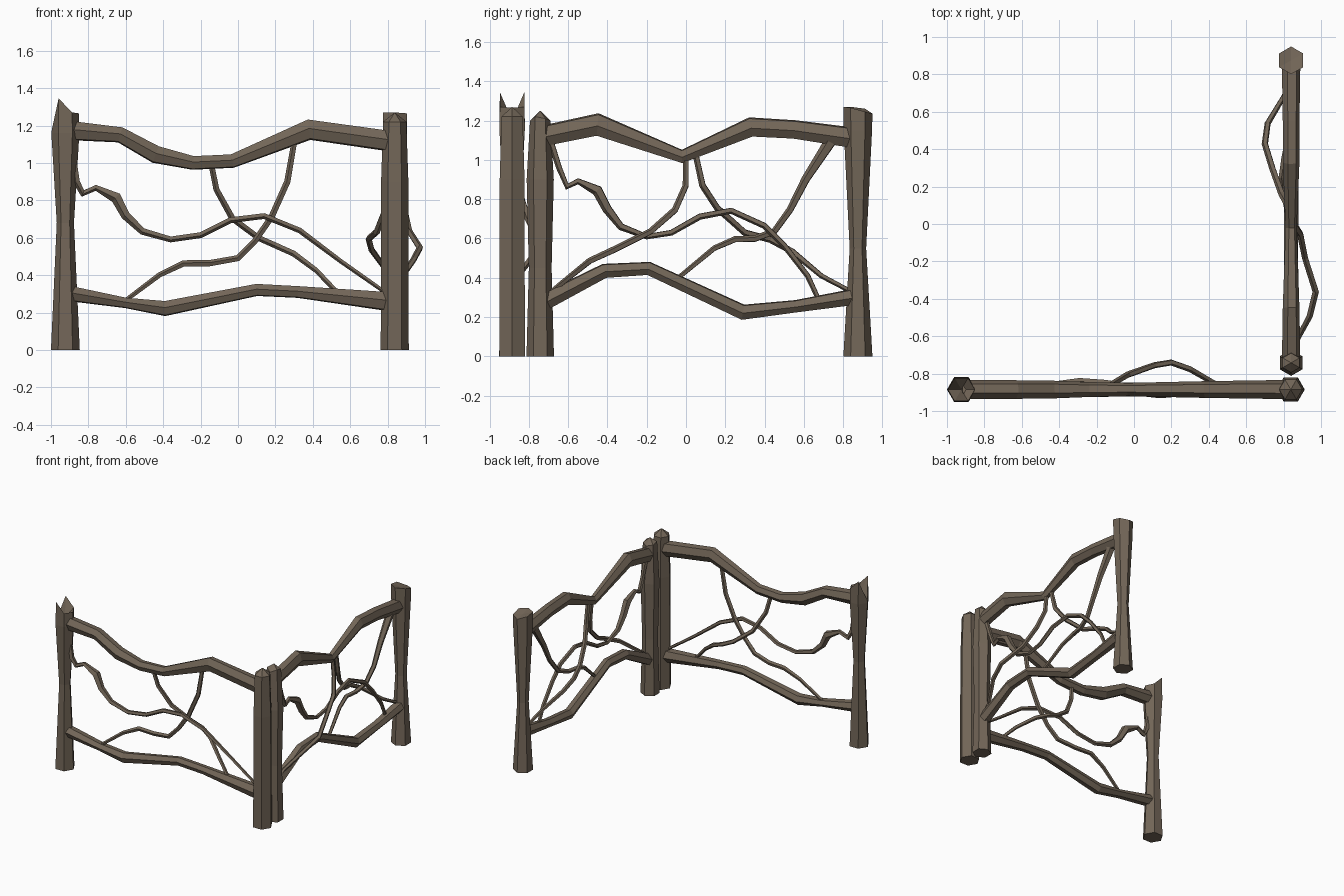
import bpy, bmesh, math
from mathutils import Vector

wood = bpy.data.materials.new("weathered_brown_wood")
wood.diffuse_color = (0.17, 0.133, 0.097, 1)

# Each fence panel works in (along, depth, height) coordinates
def front_panel(v):
    return Vector((v[0], -0.885 + v[1], v[2]))

def side_panel(v):
    return Vector((0.84 + v[1], v[0], v[2]))

def finish(name, bm):
    bmesh.ops.recalc_face_normals(bm, faces=bm.faces)
    me = bpy.data.meshes.new(name)
    bm.to_mesh(me)
    bm.free()
    me.materials.append(wood)
    bpy.context.collection.objects.link(bpy.data.objects.new(name, me))

def skin(bm, rings):
    n = len(rings[0])
    for a, b in zip(rings, rings[1:]):
        for k in range(n):
            bm.faces.new((a[k], a[(k + 1) % n], b[(k + 1) % n], b[k]))

# Gnarled beam: points are (along, depth, z, half height, half depth)
def beam(name, place, pts, sides, twist=0.0):
    bm = bmesh.new()
    rings = []
    ps = [Vector(p[:3]) for p in pts]
    for i, p in enumerate(ps):
        a, b = ps[max(i - 1, 0)], ps[min(i + 1, len(ps) - 1)]
        t = ((p - a).normalized() + (b - p).normalized()).normalized()
        n = Vector((0, 1, 0))
        n = (n - t * n.dot(t)).normalized()
        up = n.cross(t)
        ring = []
        for k in range(sides):
            ang = 2 * math.pi * k / sides + twist
            q = p + n * math.cos(ang) * pts[i][4] + up * math.sin(ang) * pts[i][3]
            ring.append(bm.verts.new(place(q)))
        rings.append(ring)
    skin(bm, rings)
    bm.faces.new(rings[0])
    bm.faces.new(rings[-1])
    finish(name, bm)

# Rail from (along, top z, bottom z, half depth)
def rail(name, place, rows):
    beam(name, place, [(s, 0, (a + b) / 2, (a - b) / 2 / 0.88, d) for s, a, b, d in rows], 6, 0.12)

# Branch from (along, z, depth, radius)
def branch(name, place, rows):
    beam(name, place, [(s, d, z, r, r) for s, z, d, r in rows], 5, 0.4)

# Six-sided post with a broken top: profile (z, radius), heights of the top corners, centre height
def post(name, place, s, profile, top_r, tops, centre):
    bm = bmesh.new()
    rings = []
    for z, r in profile + [(None, top_r)]:
        ring = []
        for k in range(6):
            a = math.radians(60 * k)
            h = tops[k] if z is None else z
            ring.append(bm.verts.new(place((s + r * math.cos(a), r * math.sin(a), h))))
        rings.append(ring)
    skin(bm, rings)
    bm.faces.new(rings[0])
    c = bm.verts.new(place((s, 0, centre)))
    for k in range(6):
        bm.faces.new((rings[-1][k], rings[-1][(k + 1) % 6], c))
    finish(name, bm)

# Posts
waisted = [(0, 0.077), (0.68, 0.046), (1.16, 0.075)]
post("front_left_post", front_panel, -0.923, waisted, 0.072,
     [1.265, 1.27, 1.345, 1.18, 1.345, 1.27], 1.2)
post("front_right_post", front_panel, 0.838, [(0, 0.075), (0.9, 0.073)], 0.062, [1.22] * 6, 1.27)
post("side_near_post", side_panel, -0.742, [(0, 0.07), (0.45, 0.058), (0.9, 0.069)], 0.052,
     [1.2, 1.21, 1.22, 1.2, 1.22, 1.21], 1.25)
post("side_far_post", side_panel, 0.875, [(0, 0.074), (0.55, 0.042), (1.15, 0.072)], 0.074,
     [1.235, 1.245, 1.265, 1.27, 1.27, 1.26], 1.25)

# Front panel rails
rail("front_top_rail", front_panel, [
    (-0.92, 1.225, 1.125, 0.05), (-0.63, 1.19, 1.11, 0.05), (-0.44, 1.09, 1.0, 0.048),
    (-0.24, 1.035, 0.965, 0.04), (-0.03, 1.045, 0.975, 0.036), (0.38, 1.23, 1.125, 0.045),
    (0.84, 1.165, 1.06, 0.052)])
rail("front_bottom_rail", front_panel, [
    (-0.92, 0.345, 0.265, 0.048), (-0.6, 0.278, 0.225, 0.042), (-0.39, 0.26, 0.183, 0.042),
    (0.1, 0.352, 0.29, 0.036), (0.32, 0.34, 0.28, 0.036), (0.84, 0.305, 0.205, 0.05)])

# Side panel rails
rail("side_top_rail", side_panel, [
    (-0.76, 1.165, 1.065, 0.05), (-0.45, 1.235, 1.125, 0.045), (-0.02, 1.05, 0.985, 0.03),
    (0.33, 1.215, 1.12, 0.045), (0.55, 1.2, 1.11, 0.045), (0.87, 1.16, 1.06, 0.05)])
rail("side_bottom_rail", side_panel, [
    (-0.75, 0.305, 0.22, 0.048), (-0.415, 0.47, 0.4, 0.04), (-0.19, 0.48, 0.415, 0.038),
    (0.29, 0.262, 0.187, 0.04), (0.56, 0.285, 0.225, 0.04), (0.87, 0.345, 0.265, 0.048)])

# Front panel branches
branch("front_long_branch", front_panel, [
    (-0.89, 1.1, 0, 0.016), (-0.863, 0.9, 0, 0.02), (-0.83, 0.838, 0.01, 0.02),
    (-0.76, 0.868, 0.015, 0.017), (-0.65, 0.815, 0.01, 0.032), (-0.6, 0.72, 0, 0.026),
    (-0.51, 0.635, 0, 0.02), (-0.36, 0.592, 0, 0.017), (-0.2, 0.615, 0, 0.017),
    (-0.04, 0.695, -0.01, 0.017), (0.14, 0.717, -0.03, 0.017), (0.33, 0.64, -0.015, 0.016),
    (0.55, 0.475, 0, 0.013), (0.8, 0.3, 0, 0.011)])
branch("front_curved_branch", front_panel, [
    (0.31, 1.16, 0, 0.016), (0.265, 0.9, 0, 0.018), (0.18, 0.71, 0, 0.018),
    (0.09, 0.58, 0, 0.017), (0, 0.49, 0.01, 0.018), (-0.15, 0.463, 0.035, 0.018),
    (-0.29, 0.462, 0.045, 0.018), (-0.42, 0.4, 0.03, 0.015), (-0.62, 0.25, 0, 0.012)])
branch("front_bowed_branch", front_panel, [
    (-0.145, 1.01, 0, 0.016), (-0.115, 0.86, 0.03, 0.017), (-0.03, 0.705, 0.08, 0.018),
    (0.11, 0.6, 0.13, 0.017), (0.2, 0.56, 0.145, 0.017), (0.3, 0.515, 0.11, 0.017),
    (0.42, 0.425, 0.04, 0.015), (0.53, 0.31, 0, 0.013)])

# Side panel branches
branch("side_long_branch", side_panel, [
    (-0.7, 1.13, 0, 0.018), (-0.645, 0.96, 0, 0.016), (-0.605, 0.865, 0, 0.018),
    (-0.55, 0.892, 0, 0.017), (-0.45, 0.845, 0, 0.03), (-0.4, 0.75, 0, 0.026),
    (-0.33, 0.66, 0, 0.02), (-0.2, 0.61, 0, 0.015), (-0.075, 0.63, 0, 0.016),
    (0.07, 0.712, 0, 0.017), (0.23, 0.742, -0.01, 0.017), (0.4, 0.665, 0, 0.017),
    (0.5, 0.565, 0, 0.016), (0.62, 0.41, 0, 0.015), (0.68, 0.28, 0, 0.013)])
branch("side_outward_branch", side_panel, [
    (0, 1.02, 0, 0.016), (0, 0.87, 0.015, 0.017), (-0.055, 0.745, 0.05, 0.018),
    (-0.18, 0.635, 0.075, 0.017), (-0.36, 0.545, 0.132, 0.018), (-0.49, 0.485, 0.1, 0.017),
    (-0.64, 0.365, 0.02, 0.014), (-0.73, 0.29, 0, 0.012)])
branch("side_inward_branch", side_panel, [
    (0.045, 1.05, 0, 0.016), (0.085, 0.87, -0.01, 0.018), (0.16, 0.755, -0.05, 0.018),
    (0.3, 0.63, -0.1, 0.018), (0.43, 0.595, -0.14, 0.018), (0.54, 0.535, -0.125, 0.017),
    (0.69, 0.41, -0.035, 0.014), (0.86, 0.32, 0, 0.012)])
branch("side_forked_branch", side_panel, [
    (0.76, 1.13, 0, 0.034), (0.61, 0.9, 0, 0.023), (0.53, 0.745, 0, 0.019),
    (0.45, 0.635, -0.015, 0.018), (0.35, 0.598, -0.035, 0.018), (0.25, 0.595, -0.05, 0.017),
    (0.145, 0.55, -0.035, 0.015), (-0.05, 0.39, 0, 0.012)])
